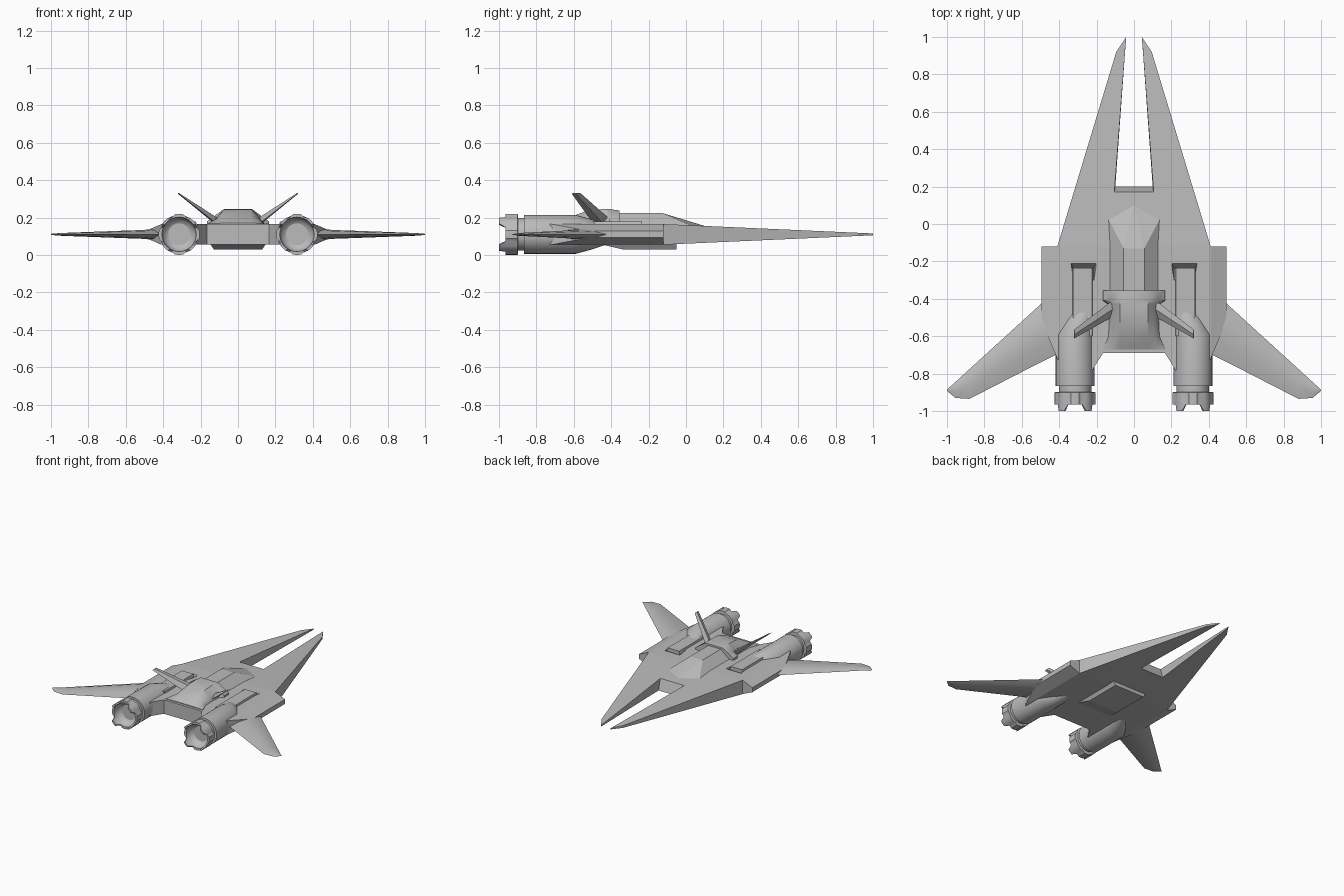
import bpy, bmesh, math

if "Cube" in bpy.data.objects:
    bpy.data.objects.remove(bpy.data.objects["Cube"])

grey = bpy.data.materials.new("hull grey")
grey.diffuse_color = (0.5, 0.5, 0.5, 1)
grey.use_nodes = True
grey.node_tree.nodes["Principled BSDF"].inputs["Base Color"].default_value = grey.diffuse_color
CZ = 0.11  # height of the ship's mid plane


def finish(name, bm, mirror=False, smooth=None):
    bmesh.ops.remove_doubles(bm, verts=bm.verts, dist=1e-5)
    bmesh.ops.recalc_face_normals(bm, faces=bm.faces)
    me = bpy.data.meshes.new(name)
    bm.to_mesh(me)
    bm.free()
    me.materials.append(grey)
    ob = bpy.data.objects.new(name, me)
    bpy.context.collection.objects.link(ob)
    if smooth:
        bpy.ops.object.select_all(action='DESELECT')
        ob.select_set(True)
        bpy.context.view_layer.objects.active = ob
        bpy.ops.object.shade_smooth_by_angle(angle=math.radians(smooth))
    if mirror:
        ob.modifiers.new("mirror", 'MIRROR').use_mirror_merge = False
    return ob


def loft(name, rings, mirror=False, smooth=None):
    """Skin a list of equal-length closed rings and cap both ends."""
    bm = bmesh.new()
    vs = [[bm.verts.new(p) for p in r] for r in rings]
    n = len(rings[0])
    for a, b in zip(vs, vs[1:]):
        for i in range(n):
            j = (i + 1) % n
            bm.faces.new((a[i], a[j], b[j], b[i]))
    bm.faces.new(vs[0])
    bm.faces.new(vs[-1])
    return finish(name, bm, mirror, smooth)


def slab(name, outline, half, mirror=False, top=None):
    """Plan outline with thickness given by half(x, y) about the mid plane."""
    return loft(name, [[(x, y, CZ - half(x, y)) for x, y in outline],
                       [(x, y, CZ + half(x, y)) for x, y in (top or outline)]], mirror)


def both(pts):
    return pts + [(-x, y) for x, y in reversed(pts)]


# Forward hull with twin prongs, thinning to the tips; notch wall is slanted
def taper(x, y):
    return 0.055 - 0.05 * (y + 0.12) / 1.12


prong = [(0.41, -0.12), (0.095, 0.92), (0.042, 1.0)]
slab("forward_hull", both(prong + [(0.1, 0.2)]), taper, top=both(prong + [(0.105, 0.17)]))

# Main hull
main = slab("main_hull", both([(0.41, -0.12), (0.41, -0.72), (0.37, -0.78),
                               (0.22, -0.78), (0.21, -0.76), (0.165, -0.69)]),
            lambda x, y: 0.055)

# Sloped side flanges
slab("side_flange", [(0.41, -0.12), (0.495, -0.12), (0.495, -0.52), (0.41, -0.72)],
     lambda x, y: 0.055 - 0.037 * (x - 0.41) / 0.085, True)

# Intake pockets cut in the hull, with raised ducts behind them
cut = loft("intake_cutter", [
    [(0.215, -0.235, 0.13), (0.325, -0.235, 0.13), (0.325, -0.3, 0.13), (0.215, -0.3, 0.13)],
    [(0.2, -0.205, 0.175), (0.34, -0.205, 0.175), (0.325, -0.3, 0.175), (0.215, -0.3, 0.175)]], True)
cut.hide_render = True
cut.display_type = 'WIRE'
bo = main.modifiers.new("intakes", 'BOOLEAN')
bo.operation, bo.object, bo.solver = 'DIFFERENCE', cut, 'EXACT'
loft("intake_duct", [[(0.21, y, 0.12), (0.225, y, 0.18), (0.325, y, 0.18), (0.34, y, 0.12)]
                     for y in (-0.235, -0.6)], True)

# Belly plate
loft("belly_plate", [
    [(-0.15, -0.05, 0.06), (0.15, -0.05, 0.06), (0.15, -0.47, 0.06), (-0.15, -0.47, 0.06)],
    [(-0.13, -0.05, 0.03), (0.13, -0.05, 0.03), (0.13, -0.34, 0.03), (-0.13, -0.34, 0.03)]])

# Faceted canopy
bm = bmesh.new()
for p in [(0, 0.1, 0.155), (0, -0.13, 0.225), (0, -0.37, 0.225), (0, -0.37, 0.14)] + [
        (s * x, y, z) for s in (1, -1) for x, y, z in
        [(0.14, 0.03, 0.155), (0.14, -0.37, 0.155), (0.055, -0.13, 0.225), (0.055, -0.37, 0.225),
         (0.14, 0.03, 0.14), (0.14, -0.37, 0.14)]]:
    bm.verts.new(p)
bmesh.ops.convex_hull(bm, input=bm.verts)
finish("canopy", bm)


# Dorsal hump behind the canopy
def arch(y, pts):
    return [(x, y, z) for x, z in both(pts)]


loft("dorsal_hump", [
    arch(-0.355, [(0.165, 0.15), (0.165, 0.18), (0.13, 0.205), (0.075, 0.238)]),
    arch(-0.41, [(0.165, 0.15), (0.165, 0.18), (0.13, 0.205), (0.075, 0.245)]),
    arch(-0.43, [(0.14, 0.15), (0.135, 0.175), (0.115, 0.205), (0.075, 0.245)]),
    arch(-0.51, [(0.135, 0.15), (0.13, 0.175), (0.11, 0.205), (0.075, 0.243)]),
    arch(-0.6, [(0.14, 0.15), (0.135, 0.17), (0.11, 0.195), (0.075, 0.21)]),
    arch(-0.67, [(0.165, 0.15), (0.165, 0.167), (0.12, 0.169), (0.075, 0.17)])], smooth=35)


# Swept wings with a thin lens section
def section(x, front, back, t):
    mid = front + (back - front) * 0.45
    q1, q3 = (front + mid) / 2, (back + mid) / 2
    return [(x, front, CZ), (x, q1, CZ + t * .75), (x, mid, CZ + t), (x, q3, CZ + t * .75),
            (x, back, CZ), (x, q3, CZ - t * .75), (x, mid, CZ - t), (x, q1, CZ - t * .75)]


loft("wing", [section(0.38, -0.32, -0.68, 0.04), section(0.5, -0.43, -0.74, 0.024),
              section(0.88, -0.776, -0.935, 0.01), section(0.955, -0.845, -0.93, 0.007),
              section(1.0, -0.885, -0.892, 0.003)], True, 30)

# Canted tail fins
loft("tail_fin", [
    [(0.11, -0.405, 0.19), (0.135, -0.45, 0.175), (0.13, -0.505, 0.18), (0.105, -0.45, 0.195)],
    [(0.32, -0.565, 0.331), (0.321, -0.59, 0.327), (0.32, -0.612, 0.329), (0.317, -0.59, 0.332)]], True)


# Engine nacelles: fairing, barrel, and narrow neck
SEG, EX = 32, 0.315


def circle(y, r, x=EX):
    return [(x + r * math.sin(2 * math.pi * i / SEG), y,
             CZ + r * math.cos(2 * math.pi * i / SEG)) for i in range(SEG)]


loft("engine", [circle(-0.4, 0.045, 0.25), circle(-0.5, 0.08, 0.285), circle(-0.59, 0.104),
                circle(-0.865, 0.104), circle(-0.865, 0.087), circle(-0.91, 0.087)], True, 30)


# Nozzle crown with four teeth, four lobes and a hollow bowl
def crown(y, r, toothed):
    ring = []
    for i in range(SEG):
        tooth = i % 8 in (3, 4, 5)
        rr = r + (0.01 if toothed and i % 8 in (0, 1, 7) else 0.006 if toothed and tooth else 0)
        a = 2 * math.pi * i / SEG
        ring.append((EX + rr * math.sin(a), -1.0 if tooth and y < -0.95 else y,
                     CZ + rr * math.cos(a)))
    return ring


loft("nozzle", [crown(-0.897, 0.085, False), crown(-0.9, 0.1, True), crown(-0.965, 0.1, True),
                crown(-0.965, 0.092, False), circle(-0.94, 0.088), circle(-0.92, 0.075),
                circle(-0.905, 0.05), circle(-0.9, 0.02)], True, 35)
